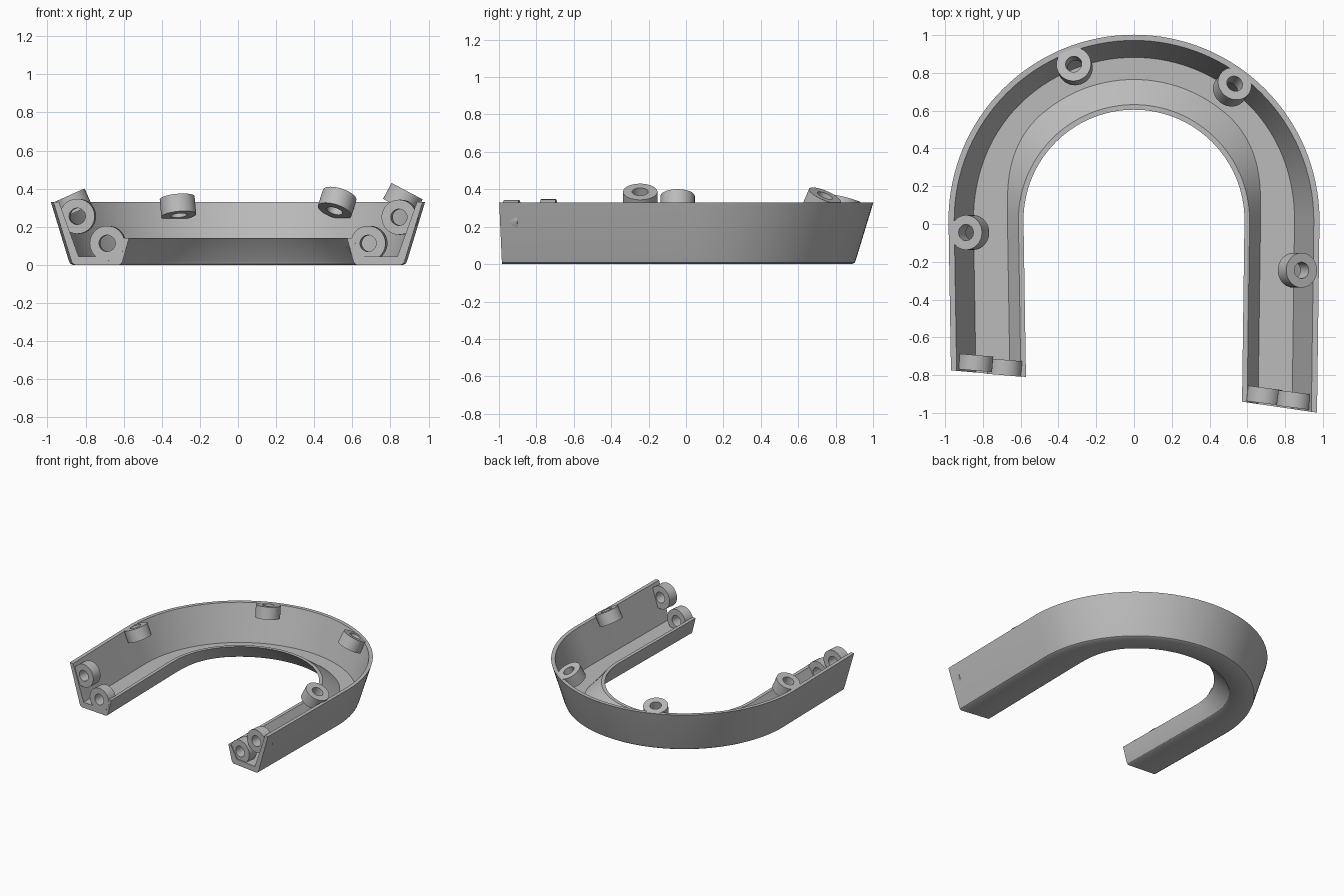
import bpy, bmesh
from math import sin, cos, pi, radians
from mathutils import Vector

if "Cube" in bpy.data.objects:
    bpy.data.objects.remove(bpy.data.objects["Cube"])

grey = bpy.data.materials.new("plain_grey")
grey.use_nodes = True
grey.diffuse_color = (0.5, 0.5, 0.5, 1)
grey.node_tree.nodes["Principled BSDF"].inputs["Base Color"].default_value = (0.5, 0.5, 0.5, 1)

CENTRE_Y = 0.02


def finish(bm, name):
    bmesh.ops.recalc_face_normals(bm, faces=bm.faces)
    mesh = bpy.data.meshes.new(name)
    bm.to_mesh(mesh)
    bm.free()
    mesh.materials.append(grey)
    obj = bpy.data.objects.new(name, mesh)
    bpy.context.collection.objects.link(obj)
    bpy.ops.object.select_all(action='DESELECT')
    obj.select_set(True)
    bpy.context.view_layer.objects.active = obj
    bpy.ops.object.shade_smooth_by_angle(angle=radians(32))
    return obj


def section(b):
    """Channel cross-section (radius, height); b widens the inner slope in the arch."""
    w = 0.075 * b
    return [(0.982, 0.33), (0.889, 0.025), (0.882, 0.008), (0.868, 0),
            (0.635 + w, 0), (0.625 + w, 0.006), (0.618 + w, 0.02),
            (0.585, 0.14), (0.612, 0.14), (0.67 + w, 0.045),
            (0.85 + 0.012 * b, 0.045), (0.952, 0.33)]


def leg_ring(side, t, end_y, slant):
    """Section on a straight leg; t runs from the arch (0) to the slanted end (1)."""
    ring = []
    for r, z in section(0):
        y_end = end_y + slant * (r - 0.58)
        ring.append((side * (r - 0.013 * t), CENTRE_Y + t * (y_end - CENTRE_Y), z))
    return ring


def arch_ring(angle):
    s = min(1, sin(angle) / 0.75)
    b = s * s * (3 - 2 * s)
    return [(r * cos(angle), CENTRE_Y + r * sin(angle), z) for r, z in section(b)]


# Horseshoe channel: right leg, arch, left leg swept as one open tube
STEPS = 64
rings = [leg_ring(1, t, -0.94, -0.146) for t in (1, 0.5)]
rings += [arch_ring(pi * i / STEPS) for i in range(STEPS + 1)]
rings += [leg_ring(-1, t, -0.81, 0.0875) for t in (0.5, 1)]
bm = bmesh.new()
loops = [[bm.verts.new(p) for p in ring] for ring in rings]
for a, b in zip(loops, loops[1:]):
    for i in range(len(a)):
        j = (i + 1) % len(a)
        bm.faces.new((a[i], a[j], b[j], b[i]))
bm.faces.new(loops[0])
bm.faces.new(loops[-1])
finish(bm, "horseshoe_channel")


def boss(name, centre, axis, height=0.095, outer=0.092, inner=0.043, sides=40):
    """Short tube with a through hole, aligned to an axis."""
    turn = Vector(axis).to_track_quat('Z', 'Y')
    corners = [(outer, -height / 2), (outer, height / 2), (inner, height / 2), (inner, -height / 2)]
    tube = bmesh.new()
    rows = []
    for i in range(sides):
        a = 2 * pi * i / sides
        rows.append([tube.verts.new(Vector(centre) + turn @ Vector((r * cos(a), r * sin(a), z)))
                     for r, z in corners])
    for i in range(sides):
        a, b = rows[i], rows[(i + 1) % sides]
        for k in range(4):
            m = (k + 1) % 4
            tube.faces.new((a[k], b[k], b[m], a[m]))
    finish(tube, name)


# Rim bosses leaning outwards
for name, x, y, z, lean in [("rim_boss_back_right", -0.315, 0.835, 0.305, 15),
                            ("rim_boss_back_left", 0.52, 0.725, 0.325, 28),
                            ("rim_boss_right", -0.87, -0.045, 0.32, 24),
                            ("rim_boss_left", 0.865, -0.245, 0.345, 28)]:
    out = Vector((x, max(y - CENTRE_Y, 0), 0)).normalized()
    axis = out * sin(radians(lean)) + Vector((0, 0, cos(radians(lean))))
    boss(name, (x, y, z), axis)

# End bosses facing out of the cut ends
for name, x, y, z, turn in [("end_boss_right_upper", -0.84, -0.735, 0.255, 0.0875),
                            ("end_boss_right_lower", -0.683, -0.76, 0.113, 0.0875),
                            ("end_boss_left_upper", 0.85, -0.932, 0.25, 0.13),
                            ("end_boss_left_lower", 0.688, -0.908, 0.113, 0.13)]:
    boss(name, (x, y, z), (-turn, -1, 0), height=0.082)
